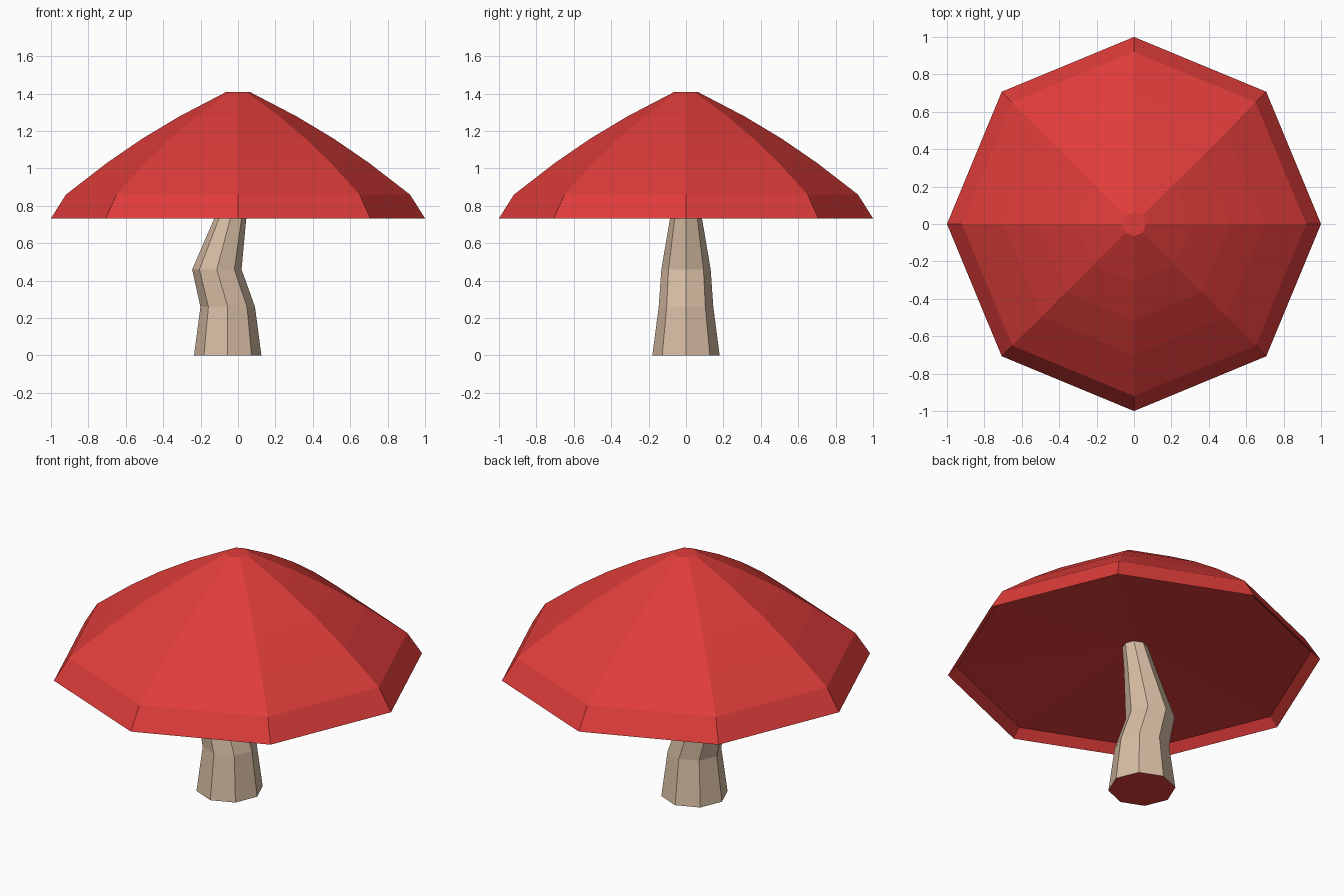
import bpy, bmesh
from math import cos, sin, tau

if "Cube" in bpy.data.objects:
    bpy.data.objects.remove(bpy.data.objects["Cube"])

SIDES = 8


def material(name, rgb):
    m = bpy.data.materials.new(name)
    m.diffuse_color = (*rgb, 1)
    m.use_nodes = True
    m.node_tree.nodes["Principled BSDF"].inputs["Base Color"].default_value = m.diffuse_color
    return m


def loft(name, rings, mats, cap_start=False, cap_end=False, start_mat=0):
    """Skin octagonal rings given as (centre_x, radius, z); radius 0 is a point."""
    bm = bmesh.new()
    loops = []
    for cx, r, z in rings:
        n = SIDES if r else 1
        loops.append([bm.verts.new((cx + r * cos(tau * i / SIDES),
                                    r * sin(tau * i / SIDES), z)) for i in range(n)])
    for a, b in zip(loops, loops[1:]):
        for i in range(SIDES):
            j = (i + 1) % SIDES
            if len(a) == 1:
                bm.faces.new((a[0], b[j], b[i]))
            else:
                bm.faces.new((a[i], a[j], b[j], b[i]))
    if cap_start:
        bm.faces.new(loops[0][::-1]).material_index = start_mat
    if cap_end:
        bm.faces.new(loops[-1])
    bmesh.ops.recalc_face_normals(bm, faces=bm.faces)
    me = bpy.data.meshes.new(name)
    bm.to_mesh(me)
    bm.free()
    for m in mats:
        me.materials.append(m)
    ob = bpy.data.objects.new(name, me)
    bpy.context.collection.objects.link(ob)
    return ob


red = material("cap_red", (0.74, 0.046, 0.042))
tan = material("stem_tan", (0.68, 0.51, 0.37))

# Cap: shallow hollow underside, flared rim, domed top with a small flat tip
loft("cap", [(0, 0, 0.865), (0, 0.95, 0.78), (0, 1.0, 0.733), (0, 0.92, 0.86),
             (0, 0.70, 1.03), (0, 0.515, 1.157), (0, 0.31, 1.28), (0, 0.065, 1.408)],
     [red], cap_end=True)

# Stem: crooked, tapering, with a red underside
loft("stem", [(-0.055, 0.18, 0), (-0.055, 0.146, 0.26), (-0.113, 0.132, 0.46),
              (-0.042, 0.086, 0.73), (-0.002, 0.065, 0.88)],
     [tan, red], cap_start=True, start_mat=1)
